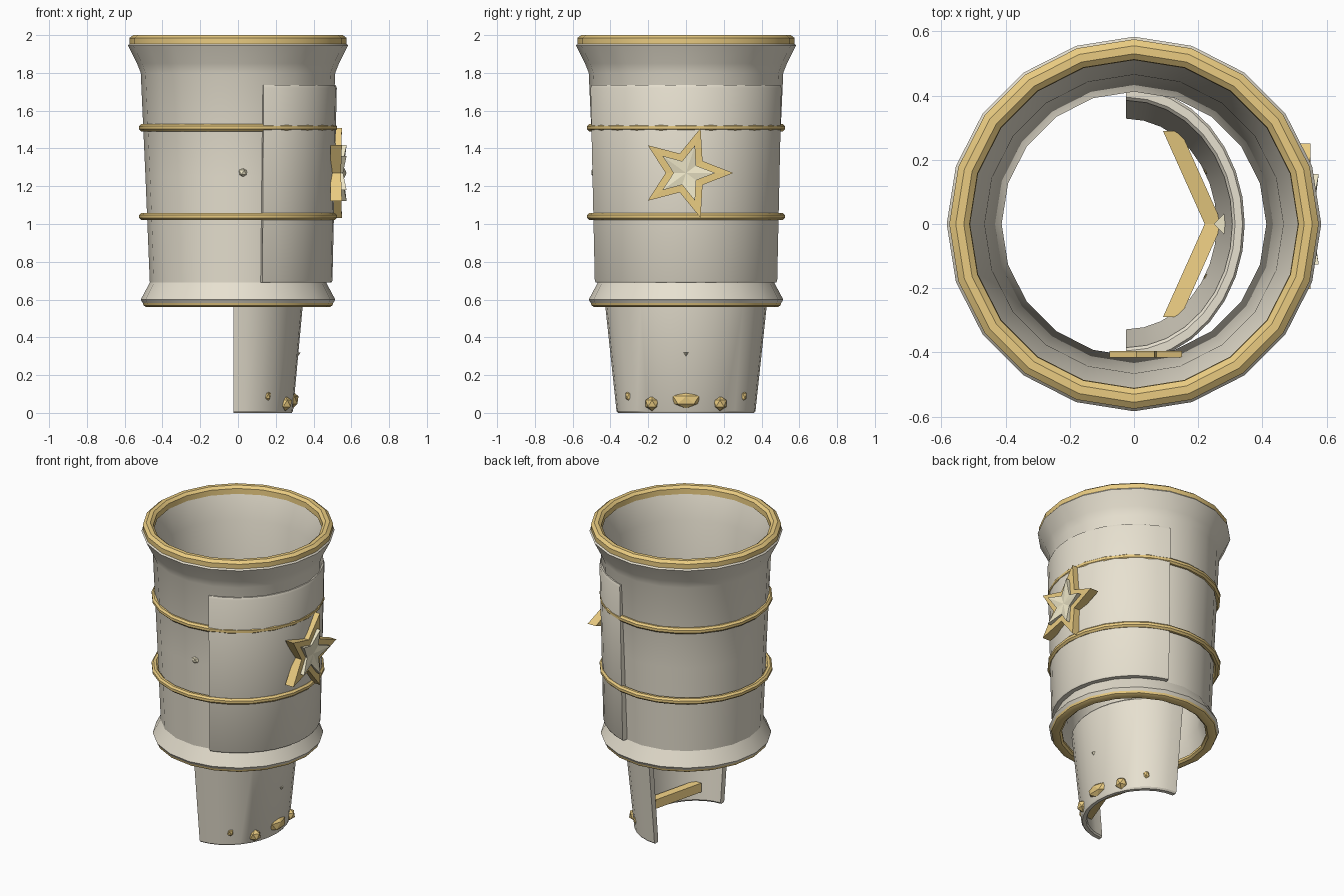
import bpy, bmesh, math
from mathutils import Vector

if "Cube" in bpy.data.objects:
    bpy.data.objects.remove(bpy.data.objects["Cube"])


def material(name, rgb):
    m = bpy.data.materials.new(name)
    m.diffuse_color = (*rgb, 1)
    m.use_nodes = True
    m.node_tree.nodes["Principled BSDF"].inputs["Base Color"].default_value = m.diffuse_color
    return m


CREAM = material("cream", (0.80, 0.75, 0.63))
GOLD = material("gold", (0.82, 0.60, 0.22))
PALE = material("pale_gold", (0.86, 0.80, 0.58))


def finish(name, bm, mat, smooth=True):
    bmesh.ops.recalc_face_normals(bm, faces=bm.faces)
    me = bpy.data.meshes.new(name)
    bm.to_mesh(me)
    bm.free()
    if smooth:
        me.shade_smooth()
        me.set_sharp_from_angle(angle=math.radians(30))
    me.materials.append(mat)
    ob = bpy.data.objects.new(name, me)
    bpy.context.collection.objects.link(ob)
    return ob


def lathe(name, section, mat, n=20, start=0, end=360, cx=0, sx=1):
    """Turn a closed (radius, z) section about z, fully or over an arc."""
    full = end - start == 360
    bm = bmesh.new()
    loops = []
    for i in range(n if full else n + 1):
        a = math.radians(start + (end - start) * i / n)
        loops.append([bm.verts.new((cx + sx * r * math.cos(a), r * math.sin(a), z))
                      for r, z in section])
    k = len(section)
    for i in range(n):
        p, q = loops[i], loops[(i + 1) % len(loops)]
        for j in range(k):
            bm.faces.new((p[j], q[j], q[(j + 1) % k], p[(j + 1) % k]))
    if not full:
        bm.faces.new(loops[0])
        bm.faces.new(loops[-1])
    return finish(name, bm, mat)


def star(name, mat, r_out, r_in, x0, x_rim, x_mid):
    """Five-pointed star facing +x with one point towards +y."""
    bm = bmesh.new()
    back, front = [], []
    for i in range(10):
        a, r = math.radians(36 * i), (r_in if i % 2 else r_out)
        y, z = r * math.cos(a), r * math.sin(a)
        back.append(bm.verts.new((x0, y, z)))
        front.append(bm.verts.new((x_mid if i % 2 else x_rim, y, z)))
    centre = bm.verts.new((x_mid, 0, 0))
    bm.faces.new(back)
    for i in range(10):
        j = (i + 1) % 10
        bm.faces.new((back[i], back[j], front[j], front[i]))
        bm.faces.new((front[i], front[j], centre))
    return finish(name, bm, mat, False)


def gem(name, loc, r, mat, scale=(1, 1, 1)):
    bm = bmesh.new()
    bmesh.ops.create_icosphere(bm, subdivisions=1, radius=r)
    bmesh.ops.scale(bm, vec=scale, verts=bm.verts)
    ob = finish(name, bm, mat, False)
    ob.location = loc
    return ob


# Hollow flared sleeve
lathe("sleeve", [(0.50, 0.575), (0.515, 0.60), (0.467, 0.69), (0.49, 1.25),
                 (0.515, 1.80), (0.535, 1.85), (0.583, 1.945), (0.57, 1.96),
                 (0.52, 1.96), (0.465, 1.80), (0.44, 1.25), (0.412, 0.69),
                 (0.45, 0.575)], CREAM)

# Gold rims
lathe("top_rim", [(0.575, 1.95), (0.575, 1.985), (0.555, 2.0), (0.53, 2.0),
                  (0.512, 1.985), (0.51, 1.95)], GOLD)
lathe("bottom_rim", [(0.505, 0.585), (0.50, 0.568), (0.485, 0.56), (0.45, 0.56),
                     (0.437, 0.57), (0.437, 0.585)], GOLD)

# Raised gold hoops
for name, z in (("upper_hoop", 1.51), ("lower_hoop", 1.04)):
    ring = [(0.504 + 0.021 * math.cos(math.radians(22.5 + 45 * i)),
             z + 0.021 * math.sin(math.radians(22.5 + 45 * i))) for i in range(8)]
    lathe(name, ring, GOLD, n=24)

# Curved side plate
lathe("side_plate", [(0.455, 0.69), (0.494, 0.69), (0.50, 0.70), (0.523, 1.72),
                     (0.517, 1.735), (0.48, 1.735)], CREAM, n=16, start=-75, end=75)

# Half-round wrist guard under the sleeve
lathe("wrist_guard", [(0.368, 0.01), (0.43, 0.59), (0.422, 0.60), (0.395, 0.60),
                      (0.385, 0.59), (0.328, 0.01), (0.335, 0), (0.36, 0)],
      CREAM, n=16, start=-90, end=90, cx=-0.025, sx=0.86)

# Star badge on the side plate
for ob in (star("star_badge", GOLD, 0.25, 0.108, 0.49, 0.55, 0.545),
           star("star_inlay", PALE, 0.155, 0.066, 0.53, 0.575, 0.556)):
    ob.location = (0, 0, 1.27)

# Small star set inside the front wall, with its stud showing outside
inner = star("inner_star", GOLD, 0.125, 0.055, 0.0, 0.02, 0.02)
inner.rotation_euler = (0, 0, -math.pi / 2)
inner.location = (0.025, -0.395, 1.27)
gem("front_stud", (0.025, -0.478, 1.273), 0.027, PALE)

# Gold chevron bars and studs at the wrist edge
for side, s in (("left", -1), ("right", 1)):
    bm = bmesh.new()
    ends = []
    for x, y, z in ((0.255, 0, 0.06), (0.125, 0.29, 0.095)):
        ends.append([bm.verts.new((x + dx, s * y, z + dz))
                     for dx, dz in ((-0.035, -0.03), (-0.035, 0.03), (0.02, 0.03), (0.02, -0.03))])
    for i in range(4):
        j = (i + 1) % 4
        bm.faces.new((ends[0][i], ends[0][j], ends[1][j], ends[1][i]))
    bm.faces.new(ends[0])
    bm.faces.new(ends[1])
    finish(side + "_chevron_bar", bm, GOLD, False)
    gem(side + "_wrist_stud", (0.25, s * 0.18, 0.05), 0.04, GOLD)
    gem(side + "_bar_tip", (0.155, s * 0.30, 0.09), 0.03, GOLD, (0.7, 0.8, 1))
gem("centre_wrist_stud", (0.29, 0, 0.068), 0.045, GOLD, (0.75, 1.8, 1))

# Pale diamond point on the wrist guard
bm = bmesh.new()
bmesh.ops.create_cone(bm, segments=4, radius1=0.042, radius2=0, depth=0.06, cap_ends=True)
ob = finish("wrist_diamond", bm, PALE, False)
ob.rotation_euler = (math.pi, 0, 0)
ob.location = (0.29, 0, 0.29)
